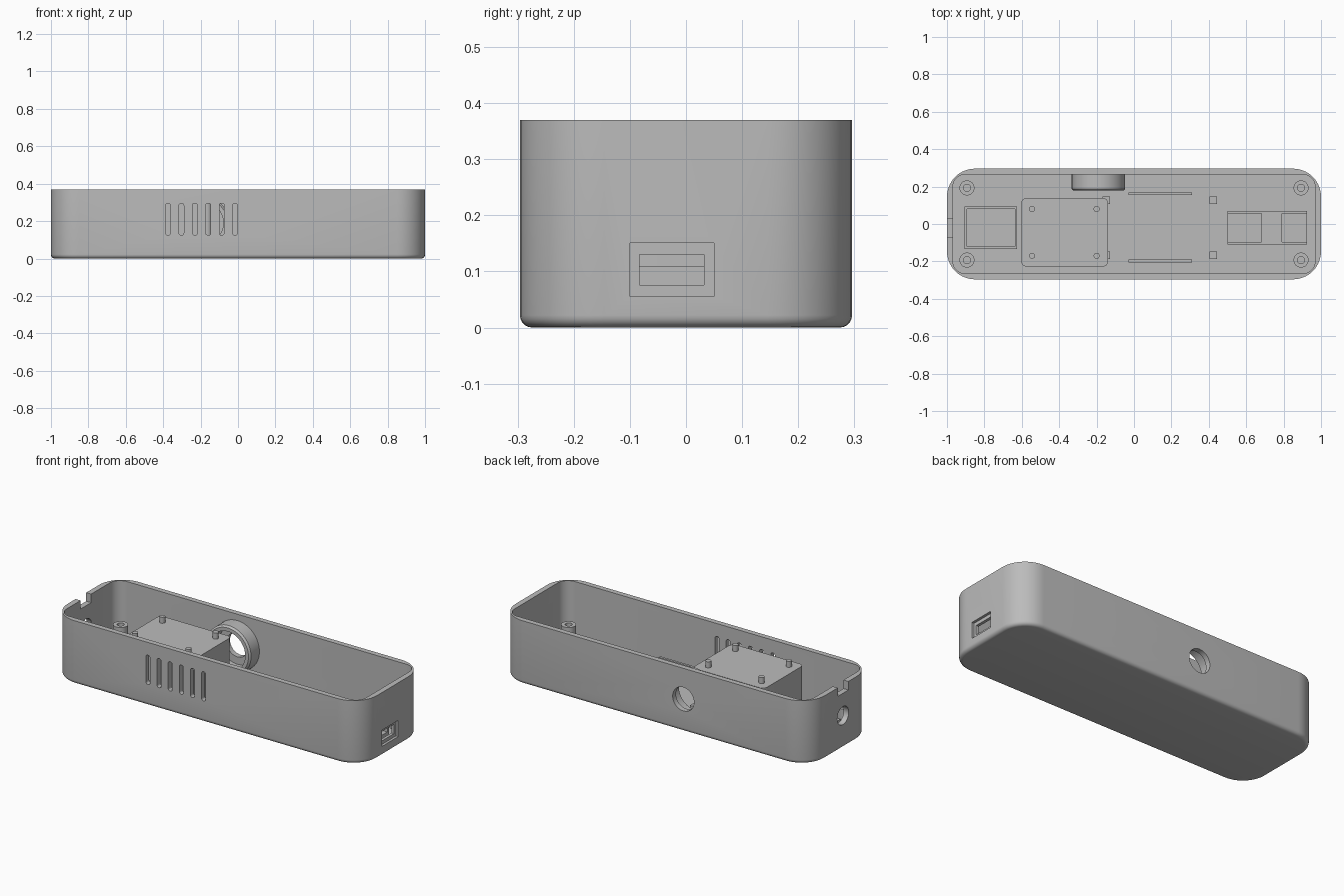
import bpy, bmesh, math

cube = bpy.data.objects.get("Cube")
if cube:
    bpy.data.objects.remove(cube)

grey = bpy.data.materials.new("plain grey")
grey.use_nodes = True
GREY = (0.5, 0.5, 0.5, 1)
grey.diffuse_color = GREY
grey.node_tree.nodes["Principled BSDF"].inputs["Base Color"].default_value = GREY

AXES = {"X": lambda u, v, d: (d, u, v),
        "Y": lambda u, v, d: (u, d, v),
        "Z": lambda u, v, d: (u, v, d)}
parts = []


def outline(size, r, seg):
    """Points of a rounded rectangle (a circle when r is half its size)."""
    hu, hv = size[0] / 2, size[1] / 2
    if r <= 0:
        return [(hu, hv), (-hu, hv), (-hu, -hv), (hu, -hv)]
    pts = []
    for q, (su, sv) in enumerate([(1, 1), (-1, 1), (-1, -1), (1, -1)]):
        for i in range(seg + 1):
            a = (q + i / seg) * math.pi / 2
            pts.append((su * (hu - r) + r * math.cos(a), sv * (hv - r) + r * math.sin(a)))
    return pts


def solid(name, centre, size, steps, r=0, axis="Z", seg=10):
    """Loft a rounded rectangle through (inset, depth) steps along an axis."""
    bm = bmesh.new()
    rings = []
    for inset, d in steps:
        pts = outline((size[0] - 2 * inset, size[1] - 2 * inset), r - inset, seg)
        rings.append([bm.verts.new(AXES[axis](centre[0] + u, centre[1] + v, d)) for u, v in pts])
    for a, b in zip(rings, rings[1:]):
        for i in range(len(a)):
            j = (i + 1) % len(a)
            bm.faces.new((a[i], a[j], b[j], b[i]))
    bm.faces.new(rings[0])
    bm.faces.new(rings[-1])
    bmesh.ops.remove_doubles(bm, verts=bm.verts, dist=1e-5)
    bmesh.ops.recalc_face_normals(bm, faces=bm.faces)
    mesh = bpy.data.meshes.new(name)
    bm.to_mesh(mesh)
    bm.free()
    mesh.materials.append(grey)
    ob = bpy.data.objects.new(name, mesh)
    bpy.context.scene.collection.objects.link(ob)
    parts.append(ob)
    return ob


def box(name, x0, x1, y0, y1, z0, z1, r=0):
    return solid(name, ((x0 + x1) / 2, (y0 + y1) / 2), (x1 - x0, y1 - y0), [(0, z0), (0, z1)], r)


def rod(name, centre, radius, d0, d1, axis="Z", seg=10):
    return solid(name, centre, (2 * radius, 2 * radius), [(0, d0), (0, d1)], radius, axis, seg)


def cut(target, cutters):
    """Subtract the cutters from the target, then discard them."""
    for c in cutters:
        c.hide_render = True
        mod = target.modifiers.new("cut", "BOOLEAN")
        mod.operation = "DIFFERENCE"
        mod.solver = "EXACT"
        mod.object = c
    bpy.context.view_layer.update()
    dg = bpy.context.evaluated_depsgraph_get()
    mesh = bpy.data.meshes.new_from_object(target.evaluated_get(dg))
    target.modifiers.clear()
    target.data = mesh
    for c in cutters:
        parts.remove(c)
        bpy.data.objects.remove(c)


# Tray shell with a rounded bottom edge
HX, HY, H, FLOOR, FIL = 1.0, 0.296, 0.37, 0.03, 0.022
fillet = [(FIL * (1 - math.sin(t * math.pi / 10)), FIL * (1 - math.cos(t * math.pi / 10)))
          for t in range(6)]
shell = solid("shell", (0, 0), (2 * HX, 2 * HY), fillet + [(0, H)], 0.15)

# Cavity, cable notch, jack hole, dial hole, port and vents
cutters = [
    box("cavity", -0.968, 0.968, -0.265, 0.265, FLOOR, 0.5, 0.065),
    box("notch", -1.1, -0.94, -0.07, 0.028, 0.32, 0.5),
    rod("jack_hole", (-0.02, 0.19), 0.053, -1.1, -0.94, "X"),
    rod("dial_hole", (-0.19, 0.19), 0.069, 0.24, 0.4, "Y"),
    solid("port_recess", (-0.025, 0.103), (0.15, 0.095), [(0, 0.985), (0, 1.1)], 0, "X"),
    solid("port_hole", (-0.025, 0.103), (0.115, 0.055), [(0, 0.9), (0, 1.05)], 0, "X"),
]
for i in range(6):
    cutters.append(solid("vent", (-0.375 + 0.072 * i, 0.21), (0.026, 0.17),
                         [(0, -0.4), (0, -0.24)], 0.011, "Y", 4))
cut(shell, cutters)

# Ring collar around the dial hole, with a softened front edge
collar = solid("dial_collar", (-0.19, 0.19), (0.286, 0.286),
               [(0.01, 0.178), (0, 0.188), (0, 0.268)], 0.143, "Y", 14)
cut(collar, [rod("collar_bore", (-0.19, 0.19), 0.112, 0.1, 0.4, "Y", 14)])

# Screw posts in the corners
for sx in (-1, 1):
    for sy in (-1, 1):
        c = (sx * 0.893, sy * 0.193)
        post = rod("screw_post", c, 0.04, FLOOR - 0.005, 0.15)
        cut(post, [rod("screw_hole", c, 0.019, 0.05, 0.2)])

# Raised board platform with locating pins
box("platform", -0.603, -0.138, -0.228, 0.14, FLOOR - 0.005, 0.3, 0.03)
for x in (-0.545, -0.2):
    for y in (-0.17, 0.08):
        rod("platform_pin", (x, y), 0.016, 0.295, 0.335, seg=6)

# Thin retaining ribs and square stand-offs
for y in (-0.198, 0.162):
    box("retaining_rib", -0.03, 0.31, y - 0.007, y + 0.007, FLOOR - 0.005, 0.115)
for x in (-0.148, 0.425):
    for y in (-0.167, 0.127):
        box("stand_off", x - 0.02, x + 0.02, y - 0.02, y + 0.02, FLOOR - 0.005, 0.08)

# Jack holder: a shallow open-topped frame
holder = box("jack_holder", -0.905, -0.625, -0.133, 0.093, FLOOR - 0.005, 0.1)
cut(holder, [box("holder_pocket", -0.893, -0.637, -0.12, 0.08, 0.04, 0.2)])

# Port cradle: two side rails joined by a middle bridge
cradle = box("port_cradle", 0.5, 0.925, -0.11, 0.07, FLOOR - 0.005, 0.11)
cut(cradle, [box("cradle_pocket", a, b, -0.097, 0.057, 0.06, 0.2)
             for a, b in ((0.4, 0.683), (0.79, 1.0))])

# Smooth curved walls while keeping the edges crisp
for ob in bpy.context.view_layer.objects:
    ob.select_set(ob in parts)
bpy.context.view_layer.objects.active = shell
bpy.ops.object.shade_smooth_by_angle(angle=math.radians(30))
